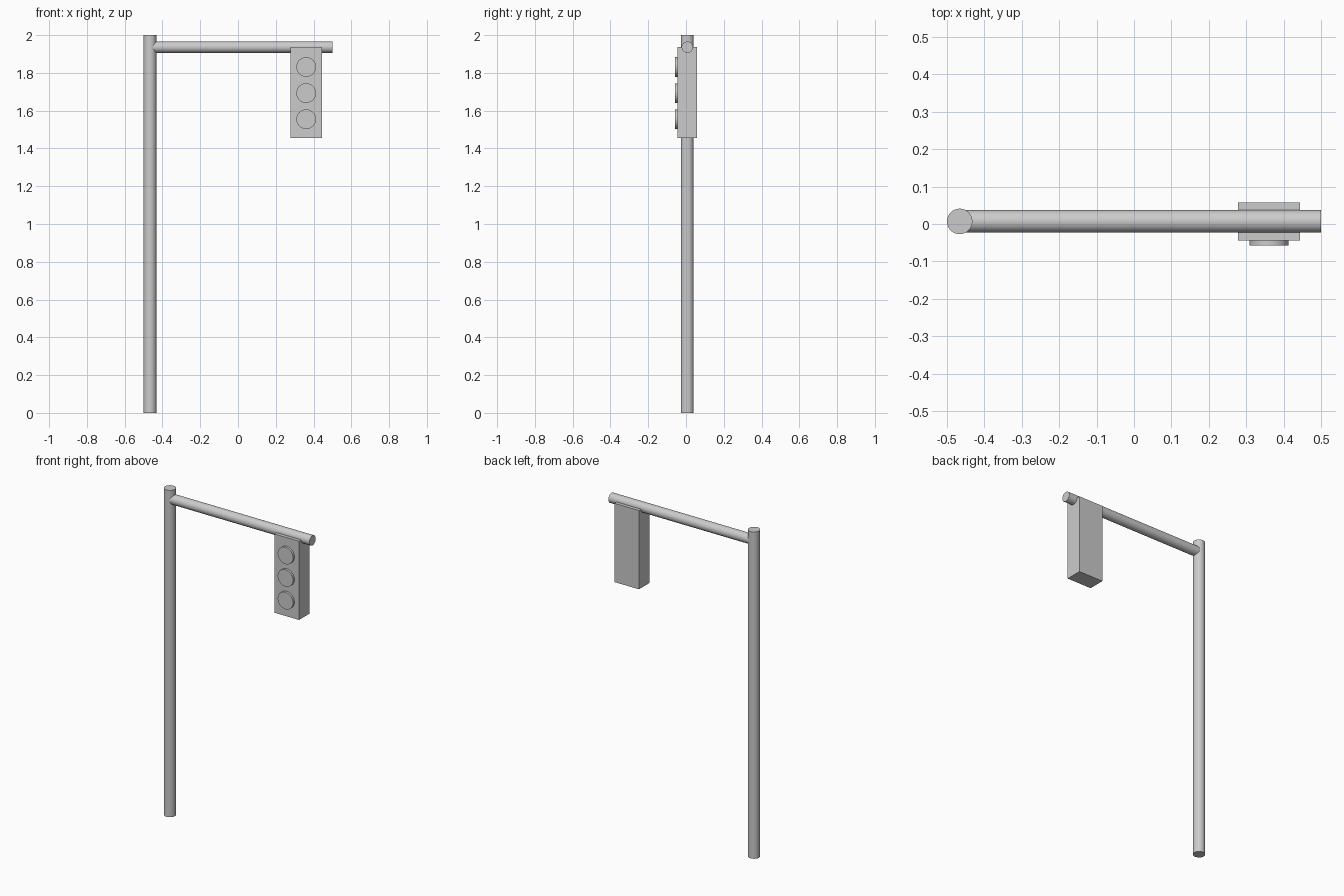
import bpy
import math

cube = bpy.data.objects.get("Cube")
if cube:
    bpy.data.objects.remove(cube, do_unlink=True)

# One plain grey for the whole model
grey = bpy.data.materials.new("light_grey")
grey.use_nodes = True
colour = (0.6, 0.6, 0.6, 1)
grey.diffuse_color = colour
grey.node_tree.nodes["Principled BSDF"].inputs["Base Color"].default_value = colour

MID_Y = 0.007
LAMP_X = 0.361
FRONT_Y = -0.044


def finish(name):
    ob = bpy.context.object
    ob.name = name
    ob.data.materials.append(grey)
    return ob


def rod(name, radius, length, centre, rotation=(0, 0, 0)):
    bpy.ops.mesh.primitive_cylinder_add(
        vertices=48, radius=radius, depth=length, location=centre, rotation=rotation)
    finish(name)
    bpy.ops.object.shade_smooth_by_angle(angle=math.radians(30))


# Upright pole and horizontal arm
POLE_X = -0.466
rod("pole", 0.034, 2, (POLE_X, MID_Y, 1))
arm_length = 0.5 - POLE_X
rod("arm", 0.03, arm_length, (POLE_X + arm_length / 2, MID_Y, 1.936),
    (0, math.pi / 2, 0))

# Signal housing hanging from the arm's axis
bpy.ops.mesh.primitive_cube_add(size=1, location=(LAMP_X, MID_Y, 1.695))
housing = finish("signal_housing")
housing.scale = (0.166, 0.102, 0.482)
bpy.ops.object.transform_apply(location=False, rotation=False, scale=True)

# Three raised lamps on the front
for name, z in (("top", 1.831), ("middle", 1.693), ("bottom", 1.555)):
    rod(name + "_lamp", 0.052, 0.027, (LAMP_X, FRONT_Y, z), (math.pi / 2, 0, 0))
